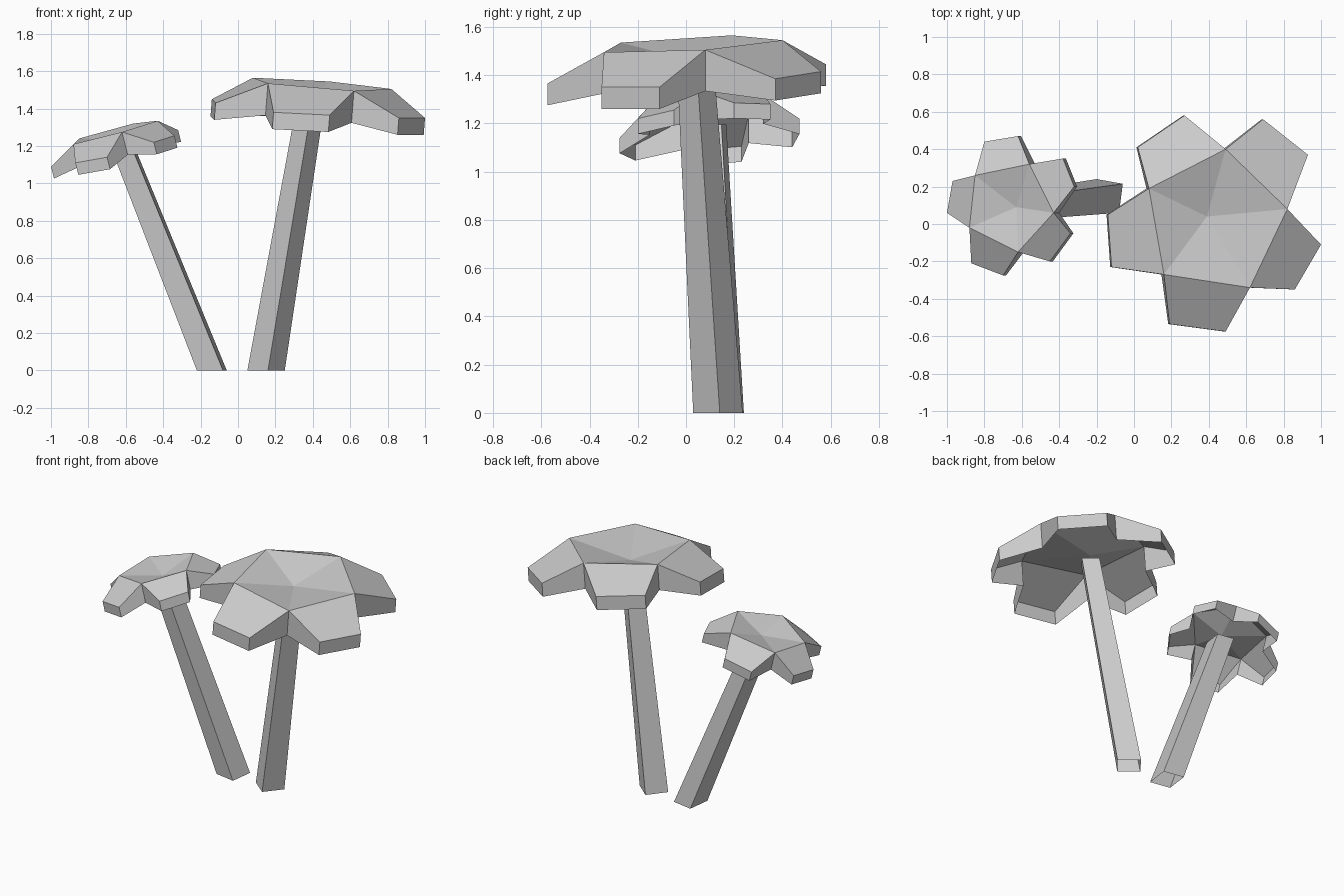
import bpy, bmesh
from mathutils import Vector

if "Cube" in bpy.data.objects:
    bpy.data.objects.remove(bpy.data.objects["Cube"])


def finish(bm, name):
    bmesh.ops.recalc_face_normals(bm, faces=bm.faces[:])
    me = bpy.data.meshes.new(name)
    bm.to_mesh(me)
    bm.free()
    ob = bpy.data.objects.new(name, me)
    bpy.context.collection.objects.link(ob)
    return ob


def canopy(name, centre, ring, tips, drop):
    """Dished five-sided middle, a drooping leaf on each side, and a skirt; open below."""
    bm = bmesh.new()
    c = bm.verts.new(centre)
    r = [bm.verts.new(p) for p in ring]
    t = [bm.verts.new(p) for p in tips]
    upper, lower = [], []
    for i in range(5):
        j = (i + 1) % 5
        bm.faces.new((c, r[i], r[j]))
        bm.faces.new((r[i], t[2 * i], t[2 * i + 1], r[j]))
        # skirt is deeper at the notches than at the leaf tips
        for v, depth in ((r[i], 1.9), (t[2 * i], 1), (t[2 * i + 1], 1)):
            upper.append(v)
            lower.append(bm.verts.new(v.co + Vector(drop) * depth))
    for i in range(15):
        j = (i + 1) % 15
        bm.faces.new((upper[i], lower[i], lower[j], upper[j]))
    return finish(bm, name)


def stem(name, base, top, scale):
    """Leaning, tapered four-sided open trunk."""
    bm = bmesh.new()
    mid = sum((Vector((x, y, 0)) for x, y in base), Vector()) / 4
    lo = [bm.verts.new((x, y, 0)) for x, y in base]
    hi = [bm.verts.new(Vector(top) + (v.co - mid) * scale) for v in lo]
    for i in range(4):
        j = (i + 1) % 4
        bm.faces.new((lo[i], lo[j], hi[j], hi[i]))
    return finish(bm, name)


# Large tree
canopy("large_canopy", (0.39, 0.04, 1.455),
       [(0.08, 0.19, 1.565), (0.49, 0.40, 1.545), (0.82, 0.08, 1.505),
        (0.62, -0.34, 1.495), (0.16, -0.27, 1.535)],
       [(0.02, 0.41, 1.455), (0.27, 0.58, 1.445), (0.69, 0.56, 1.415), (0.93, 0.37, 1.385),
        (1.0, -0.11, 1.35), (0.86, -0.35, 1.35), (0.49, -0.575, 1.365), (0.19, -0.535, 1.38),
        (-0.12, -0.23, 1.43), (-0.14, 0.05, 1.45)],
       (-0.007, 0, -0.09))
stem("large_stem", [(0.16, 0.03), (0.25, 0.14), (0.14, 0.235), (0.05, 0.12)],
     (0.385, 0.04, 1.405), 0.75)

# Small tree
canopy("small_canopy", (-0.63, 0.09, 1.235),
       [(-0.85, 0.26, 1.24), (-0.56, 0.32, 1.32), (-0.43, 0.06, 1.335),
        (-0.62, -0.15, 1.275), (-0.88, -0.02, 1.21)],
       [(-0.80, 0.44, 1.165), (-0.62, 0.47, 1.22), (-0.38, 0.35, 1.28), (-0.32, 0.20, 1.285),
        (-0.34, -0.05, 1.255), (-0.45, -0.20, 1.22), (-0.70, -0.275, 1.14), (-0.87, -0.21, 1.11),
        (-1.0, 0.06, 1.09), (-0.97, 0.23, 1.105)],
       (0.016, 0, -0.064))
stem("small_stem", [(-0.08, 0.06), (-0.06, 0.215), (-0.20, 0.24), (-0.22, 0.085)],
     (-0.617, 0.095, 1.195), 0.8)
